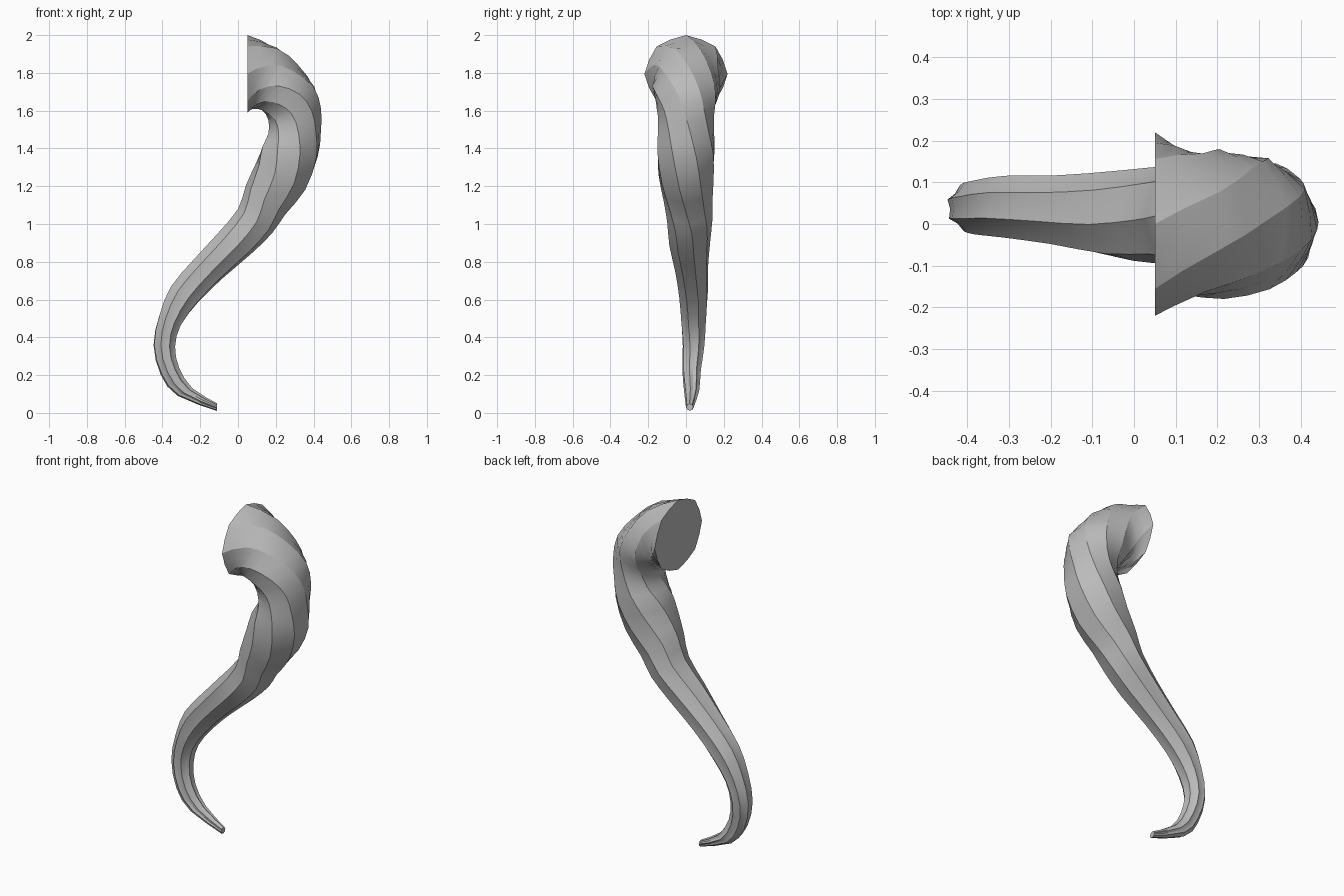
import bpy, bmesh, math
from mathutils import Vector

cube = bpy.data.objects.get("Cube")
if cube:
    bpy.data.objects.remove(cube, do_unlink=True)

RIDGES = 8
STEPS = 2

# Cross-sections in hundredths, from the cut root to the tip:
# outer x, outer z, inner x, inner z, y centre, y half-width, twist in degrees
SECTIONS = [
    (5, 200, 5, 159, 0, 22, 0),
    (21, 194, 7, 160, 0, 18, 25),
    (32, 184, 10, 161, 0, 18, 48),
    (41, 73 + 100, 13, 159, 0, 17, 68),
    (44, 161, 16, 155, 0, 15, 85),
    (44, 149, 16, 148, 0, 15, 98),
    (43, 135, 12, 141, 0, 16, 110),
    (36, 118, 9, 132, 0, 15, 122),
    (25, 105, 4, 120, 1, 13, 132),
    (18, 95, 0, 108, 2, 12, 140),
    (7, 84, -11, 95, 2, 11, 146),
    (-8, 71, -24, 81, 3, 9, 150),
    (-21, 58, -36, 67, 4, 8, 154),
    (-30, 46, -42, 52, 4, 7, 158),
    (-33, 35, -45, 36, 4, 6, 162),
    (-31, 24, -41, 20, 3, 5, 166),
    (-24, 13, -32, 9, 3, 4, 170),
    (-11, 5, -11, 1, 2, 2, 174),
]


def material(name, colour):
    mat = bpy.data.materials.new(name)
    mat.use_nodes = True
    mat.diffuse_color = colour
    mat.node_tree.nodes["Principled BSDF"].inputs["Base Color"].default_value = colour
    return mat


def blend(a, b, c, d, t):
    """Smooth curve from b to c, with a and d as the neighbours."""
    return 0.5 * (2 * b + (c - a) * t + (2 * a - 5 * b + 4 * c - d) * t * t
                  + (3 * b - a - 3 * c + d) * t ** 3)


def section_at(position):
    last = len(SECTIONS) - 1
    i = min(int(position), last - 1)
    rows = [SECTIONS[max(0, min(last, i + k))] for k in (-1, 0, 1, 2)]
    return [blend(*values, position - i) for values in zip(*rows)]


def ring(bm, position):
    """One fluted oval, its ridges turned by the twist."""
    ox, oz, ix, iz, yc, half, twist = section_at(position)
    outer, inner = Vector((ox, yc, oz)) / 100, Vector((ix, yc, iz)) / 100
    centre, across = (outer + inner) / 2, (outer - inner) / 2
    side = Vector((0, half / 100, 0))
    share = position / (len(SECTIONS) - 1)
    depth = 0.04 + 0.16 * share ** 2
    verts = []
    for k in range(RIDGES * 2):
        angle = math.pi * k / RIDGES + math.radians(twist)
        reach = 1 - depth if k % 2 else 1.0
        offset = across * math.cos(angle) + side * math.sin(angle)
        verts.append(bm.verts.new(centre + offset * reach))
    return verts


# Twisted horn, skinned over the rings
bm = bmesh.new()
count = (len(SECTIONS) - 1) * STEPS
rings = [ring(bm, n / STEPS) for n in range(count + 1)]
for first, second in zip(rings, rings[1:]):
    for k in range(len(first)):
        j = (k + 1) % len(first)
        bm.faces.new((first[k], first[j], second[j], second[k]))
# Flat cut at the root and blunt tip
bm.faces.new(rings[0])
bm.faces.new(rings[-1])
bmesh.ops.recalc_face_normals(bm, faces=bm.faces)

mesh = bpy.data.meshes.new("twisted_horn")
bm.to_mesh(mesh)
bm.free()
horn = bpy.data.objects.new("twisted_horn", mesh)
bpy.context.collection.objects.link(horn)
mesh.materials.append(material("horn_grey", (0.5, 0.5, 0.5, 1)))

bpy.ops.object.select_all(action="DESELECT")
horn.select_set(True)
bpy.context.view_layer.objects.active = horn
bpy.ops.object.shade_smooth_by_angle(angle=math.radians(28))
